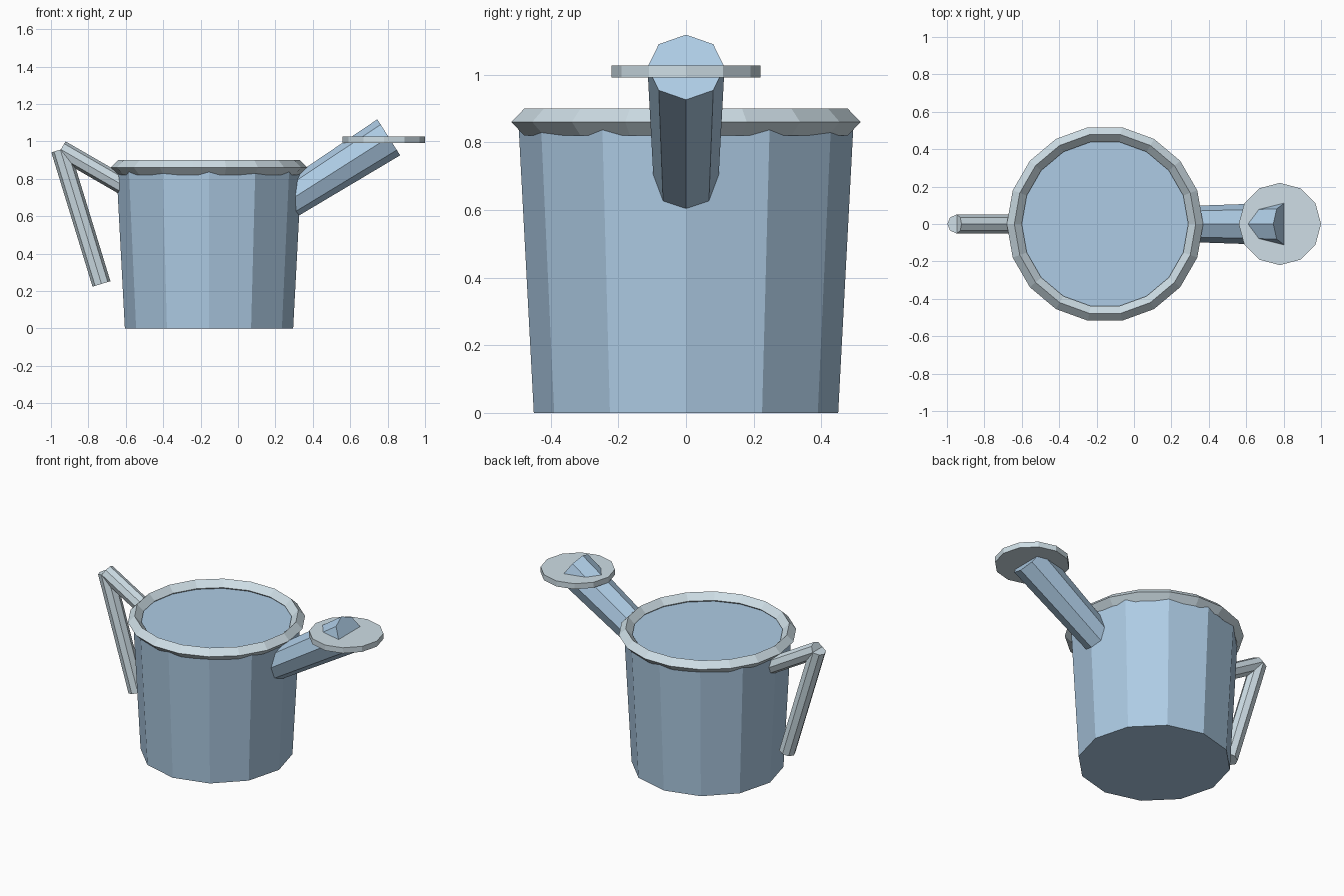
import bpy
from math import atan2
from mathutils import Vector

if "Cube" in bpy.data.objects:
    bpy.data.objects.remove(bpy.data.objects["Cube"])


def material(name, color):
    m = bpy.data.materials.new(name)
    m.diffuse_color = color
    m.use_nodes = True
    m.node_tree.nodes["Principled BSDF"].inputs["Base Color"].default_value = m.diffuse_color
    return m


BLUE = material("blue_metal", (0.42, 0.60, 0.78, 1))
PALE = material("pale_metal", (0.62, 0.73, 0.79, 1))
BODY_X = -0.155


def finish(name, mat):
    ob = bpy.context.object
    ob.name = name
    ob.data.materials.append(mat)
    return ob


def tube(name, start, end, r1, r2, sides, mat):
    """Tapered cylinder between two (x, z) points in the y = 0 plane."""
    a, b = Vector((start[0], 0, start[1])), Vector((end[0], 0, end[1]))
    d = b - a
    bpy.ops.mesh.primitive_cone_add(vertices=sides, radius1=r1, radius2=r2,
                                    depth=d.length, location=(a + b) / 2,
                                    rotation=(0, atan2(d.x, d.z), 0))
    return finish(name, mat)


# Bucket body, filled nearly to the rim
tube("body", (BODY_X, 0), (BODY_X, 0.85), 0.45, 0.495, 12, BLUE)

# Diamond-section rim
bpy.ops.mesh.primitive_torus_add(major_segments=18, minor_segments=4,
                                 major_radius=0.485, minor_radius=0.04,
                                 location=(BODY_X, 0, 0.86))
finish("rim", PALE)

# Spout and flat sprinkler disc
tube("spout", (0.22, 0.65), (0.806, 1.022), 0.094, 0.114, 8, BLUE)
tube("sprinkler_disc", (0.78, 0.991), (0.78, 1.027), 0.22, 0.22, 12, PALE)

# Two-piece handle
tube("handle_upper", (-0.947, 0.957), (-0.58, 0.745), 0.05, 0.05, 8, PALE)
tube("handle_grip", (-0.95, 0.956), (-0.73, 0.238), 0.05, 0.05, 8, PALE)
